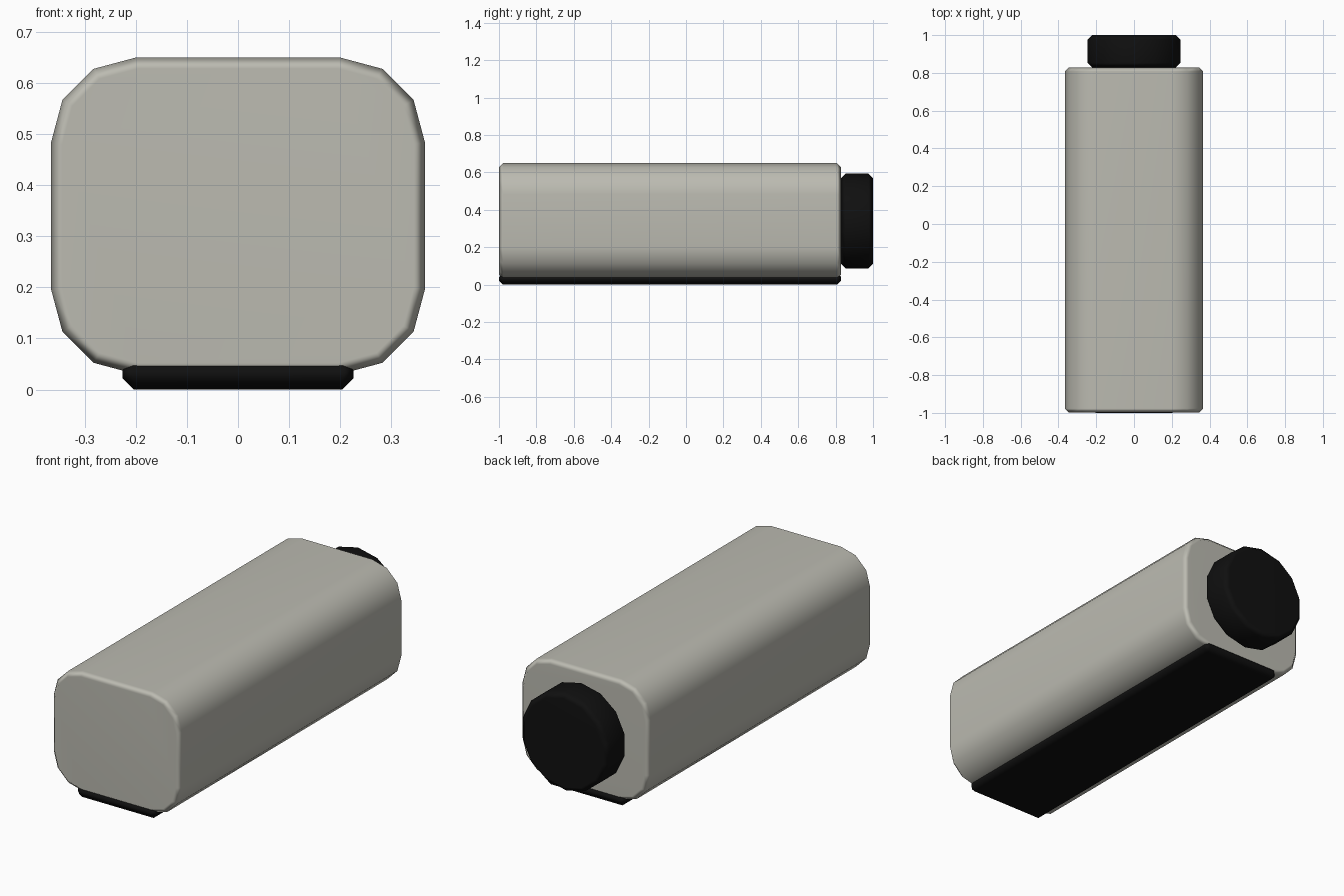
import bpy, bmesh
from math import cos, sin, pi

default = bpy.data.objects.get("Cube")
if default:
    bpy.data.objects.remove(default, do_unlink=True)


def material(name, color, rough):
    m = bpy.data.materials.new(name)
    m.use_nodes = True
    m.diffuse_color = (*color, 1)
    bsdf = m.node_tree.nodes["Principled BSDF"]
    bsdf.inputs["Base Color"].default_value = (*color, 1)
    bsdf.inputs["Roughness"].default_value = rough
    return m


def prism(name, profile, y0, y1, chamfer, mat, all_edges=False):
    """Extrude an (x, z) profile along y and chamfer its end rims."""
    bm = bmesh.new()
    face = bm.faces.new([bm.verts.new((x, y0, z)) for x, z in profile])
    ext = bmesh.ops.extrude_face_region(bm, geom=[face])
    for v in ext["geom"]:
        if isinstance(v, bmesh.types.BMVert):
            v.co.y = y1
    bmesh.ops.recalc_face_normals(bm, faces=bm.faces)
    rims = [e for e in bm.edges
            if all_edges or abs(e.verts[0].co.y - e.verts[1].co.y) < 1e-5]
    bmesh.ops.bevel(bm, geom=rims, offset=chamfer, offset_type='OFFSET',
                    segments=1, profile=0.5, affect='EDGES')
    bmesh.ops.recalc_face_normals(bm, faces=bm.faces)
    mesh = bpy.data.meshes.new(name)
    bm.to_mesh(mesh)
    bm.free()
    mesh.materials.append(mat)
    mesh.shade_smooth()
    ob = bpy.data.objects.new(name, mesh)
    bpy.context.collection.objects.link(ob)
    # Flat faces stay flat while the chamfers blend between them
    wn = ob.modifiers.new("Weighted normals", 'WEIGHTED_NORMAL')
    wn.weight = 50
    return ob


def rounded_rect(half_w, z0, z1, r, steps):
    mid, half_h = (z0 + z1) / 2, (z1 - z0) / 2
    pts = []
    for q, (sx, sz) in enumerate([(1, 1), (-1, 1), (-1, -1), (1, -1)]):
        for i in range(steps + 1):
            a = (q + i / steps) * pi / 2
            pts.append((sx * (half_w - r) + r * cos(a),
                        mid + sz * (half_h - r) + r * sin(a)))
    return pts


grey = material("warm grey", (0.50, 0.495, 0.44), 0.5)
black = material("black", (0.005, 0.005, 0.005), 0.5)

# Main housing with rounded long corners
prism("housing", rounded_rect(0.366, 0.03, 0.65, 0.167, 3),
      -0.999, 0.829, 0.022, grey)

# Base strip underneath
w = 0.226
prism("base_strip", [(-w, 0), (w, 0), (w, 0.062), (-w, 0.062)],
      -1.0, 0.83, 0.022, black, all_edges=True)

# Round knob on the back end
sides, radius = 14, 0.253
prism("knob", [(radius * sin(2 * pi * i / sides), 0.34 + radius * cos(2 * pi * i / sides))
               for i in range(sides)],
      0.829, 1.0, 0.024, black)
